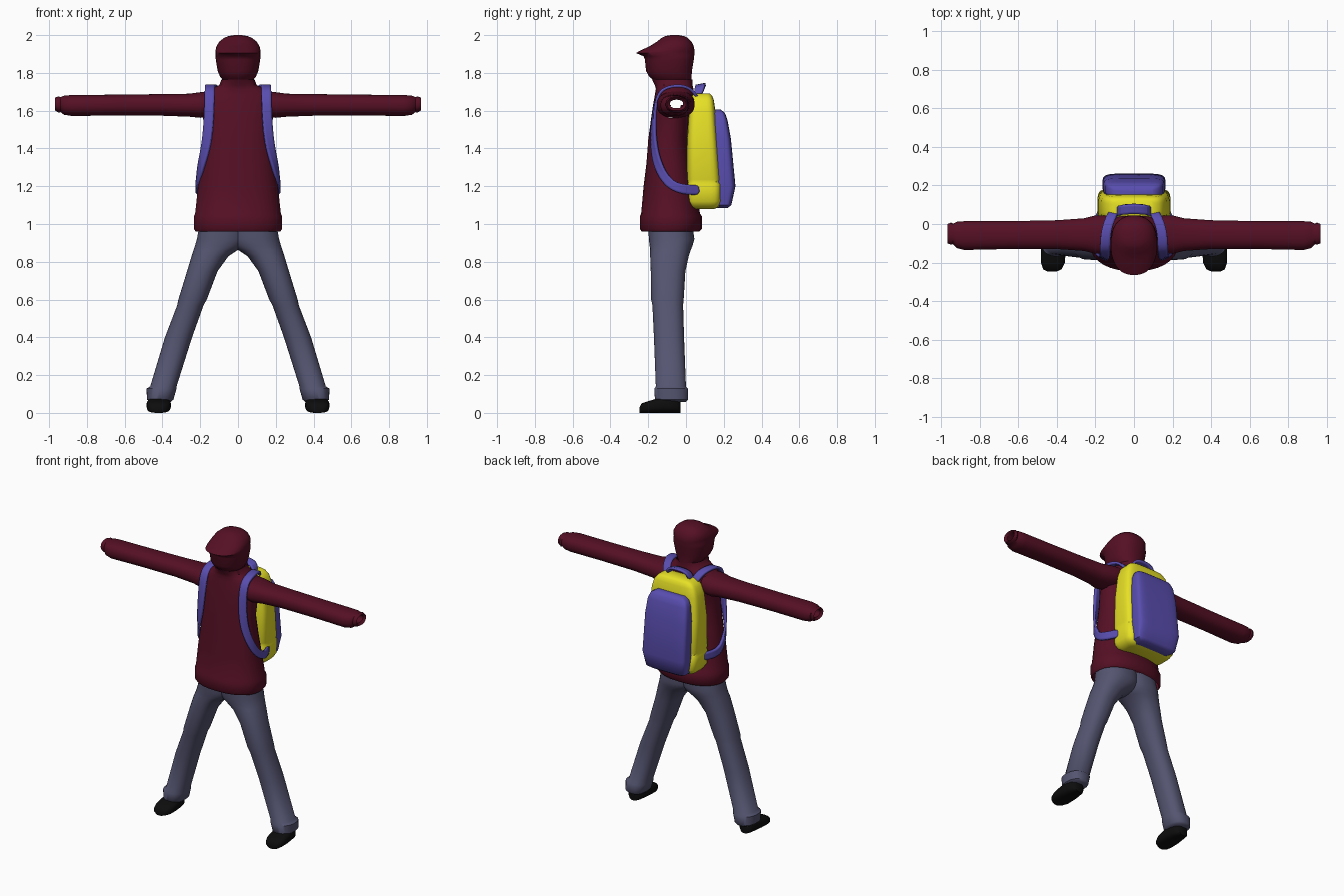
import bpy, bmesh, math
from mathutils import Vector

cube = bpy.data.objects.get("Cube")
if cube:
    bpy.data.objects.remove(cube, do_unlink=True)


def material(name, colour):
    mat = bpy.data.materials.new(name)
    mat.use_nodes = True
    mat.diffuse_color = (*colour, 1)
    mat.node_tree.nodes["Principled BSDF"].inputs["Base Color"].default_value = (*colour, 1)
    return mat


MAROON = material("maroon cloth", (0.09, 0.005, 0.018))
SLATE = material("slate denim", (0.09, 0.09, 0.165))
BLUE = material("violet blue fabric", (0.1, 0.075, 0.43))
YELLOW = material("yellow fabric", (0.83, 0.78, 0.02))
BLACK = material("black shoe", (0.004, 0.004, 0.004))
SIDES = {1: "left", -1: "right"}


def finish(name, bm, mat, angle=50):
    mesh = bpy.data.meshes.new(name)
    bmesh.ops.recalc_face_normals(bm, faces=bm.faces[:])
    bm.to_mesh(mesh)
    bm.free()
    mesh.materials.append(mat)
    obj = bpy.data.objects.new(name, mesh)
    bpy.context.collection.objects.link(obj)
    bpy.ops.object.select_all(action="DESELECT")
    obj.select_set(True)
    bpy.context.view_layer.objects.active = obj
    bpy.ops.object.shade_smooth_by_angle(angle=math.radians(angle))
    return obj


def loft(name, rings, mat, axis="z", power=2.3, caps=True, side=1, drop=None, sides=32):
    """Skin superellipse rings: (position on axis, a low, a high, b low, b high)."""
    bm = bmesh.new()
    loops = []
    for t, a0, a1, b0, b1 in rings:
        loop = []
        for i in range(sides):
            ang = math.tau * (i + 0.5) / sides
            c, s = math.cos(ang), math.sin(ang)
            a = (a0 + a1) / 2 + (a1 - a0) / 2 * math.copysign(abs(c) ** (2 / power), c)
            b = (b0 + b1) / 2 + (b1 - b0) / 2 * math.copysign(abs(s) ** (2 / power), s)
            x, y, z = {"x": (t, a, b), "y": (a, t, b), "z": (a, b, t)}[axis]
            loop.append(bm.verts.new((x * side, y, z)))
        loops.append(loop)
    for low, high in zip(loops, loops[1:]):
        for i in range(sides):
            j = (i + 1) % sides
            bm.faces.new((low[i], low[j], high[j], high[i]))
    if caps:
        bm.faces.new(loops[0])
        bm.faces.new(loops[-1])
    bmesh.ops.recalc_face_normals(bm, faces=bm.faces[:])
    if drop:
        doomed = [f for f in bm.faces if drop(f.calc_center_median())]
        bmesh.ops.delete(bm, geom=doomed, context="FACES")
    return finish(name, bm, mat)


def centred(rows):
    """Rows of (height, half width, front, back) as rings about x = 0."""
    return [(z, -w, w, front, back) for z, w, front, back in rows]


def ribbon(name, path, half, mat, side=1):
    """Flat strap through (point, width direction) pairs."""
    bm = bmesh.new()
    pairs = []
    for point, across in path:
        p, d = Vector(point), Vector(across).normalized() * half
        pairs.append([bm.verts.new(((p + d * k).x * side, (p + d * k).y, (p + d * k).z))
                      for k in (-1, 1)])
    for (a, b), (c, d) in zip(pairs, pairs[1:]):
        bm.faces.new((a, b, d, c))
    obj = finish(name, bm, mat)
    soft = obj.modifiers.new("soften", "SUBSURF")
    soft.levels = soft.render_levels = 2
    solid = obj.modifiers.new("thickness", "SOLIDIFY")
    solid.thickness, solid.offset = 0.015, 0
    return obj


# Hooded head with pointed brim
loft("hooded_head", centred([
    (1.74, .05, -.14, -.02), (1.755, .075, -.165, .03), (1.78, .095, -.195, .03),
    (1.81, .108, -.212, .032), (1.87, .118, -.218, .042), (1.888, .12, -.225, .044),
    (1.905, .12, -.265, .045), (1.915, .12, -.25, .046), (1.94, .115, -.195, .042),
    (1.965, .1, -.155, .03), (1.985, .075, -.13, .01), (1.995, .05, -.11, -.01),
    (2, .02, -.08, -.04)]), MAROON)


# Jacket shell with hem band and collar, open where the sleeves join
def armhole(c):
    return abs(c.x) > .12 and math.hypot(c.y + .055, c.z - 1.635) < .05


loft("jacket_body", centred([
    (.96, .225, -.235, .07), (.975, .235, -.245, .085), (1.04, .235, -.245, .085),
    (1.055, .228, -.238, .075), (1.2, .212, -.225, .05), (1.32, .195, -.21, .03),
    (1.45, .18, -.2, .015), (1.56, .185, -.185, .03), (1.63, .2, -.175, .045),
    (1.685, .19, -.165, .045), (1.715, .15, -.16, .04), (1.735, .1, -.165, .035),
    (1.765, .088, -.18, .036)]), MAROON, caps=False, drop=armhole)

for s, label in SIDES.items():
    # Hollow sleeve with a tucked cuff
    loft(label + "_sleeve", [
        (.14, -.15, .045, 1.57, 1.705), (.2, -.155, .045, 1.562, 1.698),
        (.26, -.14, .03, 1.568, 1.69), (.4, -.13, .02, 1.573, 1.688),
        (.65, -.13, .015, 1.574, 1.685), (.88, -.135, .015, 1.572, 1.683),
        (.92, -.125, .012, 1.578, 1.68), (.94, -.105, .002, 1.592, 1.672),
        (.95, -.108, .008, 1.59, 1.676), (.968, -.1, 0, 1.6, 1.67),
        (.955, -.085, -.015, 1.613, 1.658), (.9, -.095, -.01, 1.605, 1.66)],
        MAROON, axis="x", caps=False, side=s)

    # Trouser leg with a turned-up cuff
    loft(label + "_trouser_leg", [
        (.99, -.06, .205, -.2, .035), (.92, -.055, .218, -.197, .045),
        (.885, -.035, .228, -.193, .035), (.86, .005, .236, -.19, .025),
        (.83, .05, .246, -.19, .015), (.75, .108, .27, -.187, -.003),
        (.6, .165, .316, -.185, -.012), (.57, .182, .322, -.178, -.015),
        (.4, .243, .387, -.17, -.01), (.14, .325, .465, -.16, 0),
        (.128, .325, .485, -.168, .01), (.07, .342, .482, -.165, .012),
        (.058, .355, .465, -.15, 0)], SLATE, side=s)

    # Shoe
    loft(label + "_shoe", [
        (-.246, .4, .45, 0, .03), (-.235, .375, .472, 0, .05),
        (-.2, .358, .483, 0, .062), (-.14, .355, .484, 0, .08),
        (-.08, .362, .476, 0, .09), (-.045, .372, .468, 0, .085),
        (-.028, .39, .45, 0, .07)], BLACK, axis="y", power=2.8, side=s)

    # Shoulder strap from pack top, over the shoulder and round to the pack side
    across, upright = (1, 0, 0), (0, 0, 1)
    ribbon(label + "_shoulder_strap", [
        ((.1, .07, 1.65), across), ((.12, .035, 1.715), across),
        ((.145, -.03, 1.736), across), ((.15, -.11, 1.725), across),
        ((.15, -.16, 1.68), across), ((.155, -.175, 1.52), (1, .3, 0)),
        ((.17, -.17, 1.4), (.85, .5, 0)), ((.198, -.147, 1.3), (.5, .8, .2)),
        ((.214, -.095, 1.215), (0, .6, .8)), ((.222, -.03, 1.185), upright),
        ((.195, .035, 1.18), upright), ((.18, .07, 1.18), upright)],
        .026, BLUE, side=s)

# Backpack body with a seam above its base
loft("backpack_body", centred([
    (1.08, .13, .04, .15), (1.09, .165, .015, .18), (1.12, .185, 0, .19),
    (1.21, .19, 0, .19), (1.222, .184, .004, .183), (1.235, .188, 0, .186),
    (1.45, .185, .005, .168), (1.6, .17, .015, .155), (1.655, .152, .022, .148),
    (1.68, .13, .03, .138), (1.692, .1, .045, .125)]), YELLOW, power=5)

# Backpack outer pocket
loft("backpack_pocket", centred([
    (1.085, .12, .15, .22), (1.1, .148, .15, .24), (1.2, .163, .15, .262),
    (1.45, .158, .14, .238), (1.55, .148, .14, .22), (1.588, .132, .14, .206),
    (1.605, .1, .14, .185)]), BLUE, power=5)

# Carry handle on top of the pack
ribbon("carry_handle", [((x, y, z), (0, 1, .2)) for x, y, z in (
    (-.085, .06, 1.67), (-.075, .075, 1.73), (0, .08, 1.738),
    (.075, .075, 1.73), (.085, .06, 1.67))], .026, BLUE)
